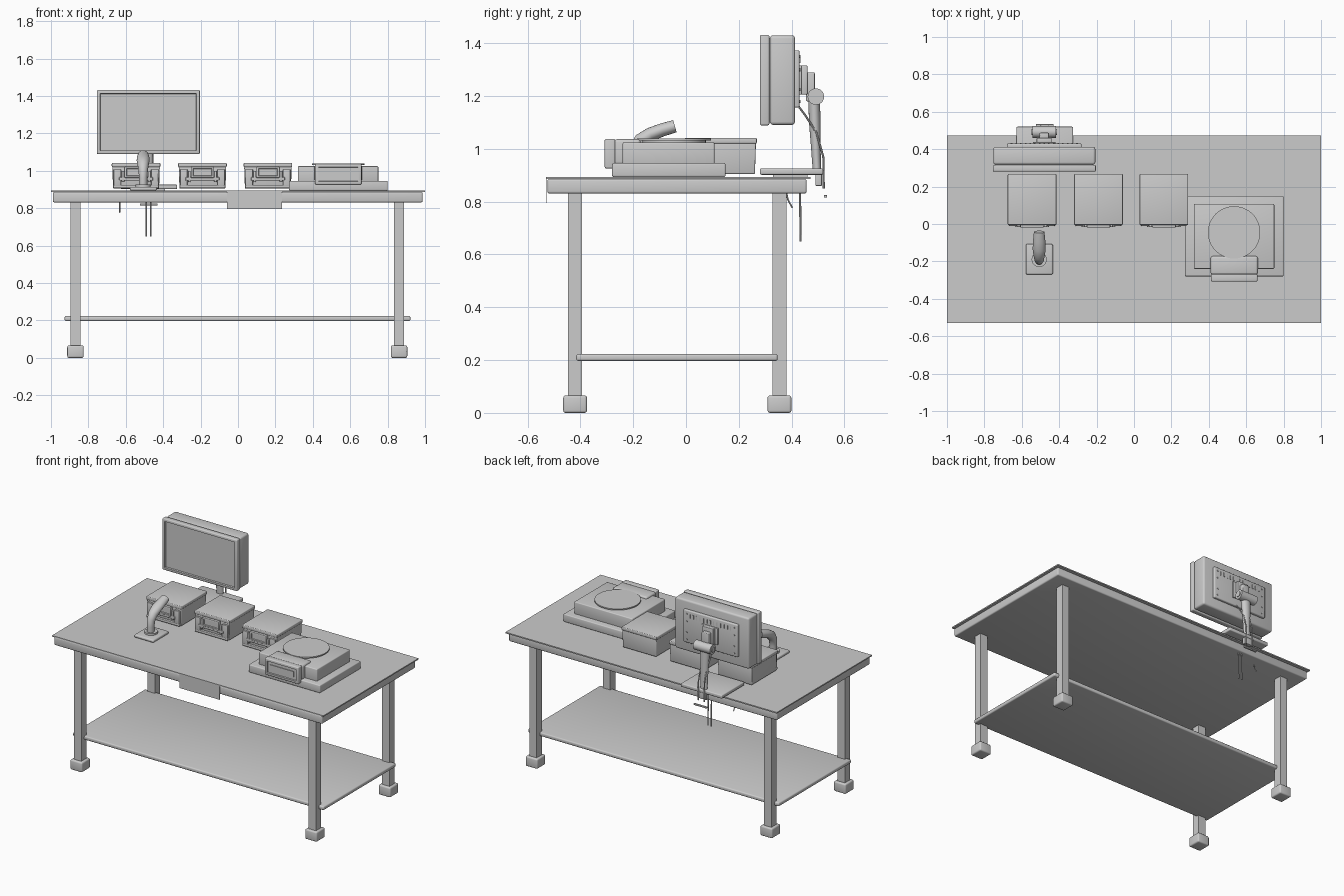
import bpy, bmesh, math
from mathutils import Vector, Matrix

cube = bpy.data.objects.get("Cube")
if cube:
    bpy.data.objects.remove(cube, do_unlink=True)

grey = bpy.data.materials.new("light_grey")
grey.use_nodes = True
grey.diffuse_color = (0.6, 0.6, 0.6, 1)
grey.node_tree.nodes["Principled BSDF"].inputs["Base Color"].default_value = (0.6, 0.6, 0.6, 1)
made = []


def finish(name, bm):
    bmesh.ops.recalc_face_normals(bm, faces=bm.faces)
    mesh = bpy.data.meshes.new(name)
    bm.to_mesh(mesh)
    bm.free()
    mesh.materials.append(grey)
    ob = bpy.data.objects.new(name, mesh)
    bpy.context.collection.objects.link(ob)
    made.append(ob)
    return ob


def box(name, x, y, z, bevel=0.0, taper=0.0, inset=None):
    """Box from (low, high) ranges; taper narrows the bottom, inset sinks the front face."""
    bm = bmesh.new()
    bmesh.ops.create_cube(bm, size=1)
    lo, hi = Vector((x[0], y[0], z[0])), Vector((x[1], y[1], z[1]))
    mid, size = (lo + hi) / 2, hi - lo
    for v in bm.verts:
        low = v.co.z < 0
        v.co = Vector(a * b for a, b in zip(v.co, size)) + mid
        if low:
            v.co.x -= math.copysign(taper, v.co.x - mid.x)
            v.co.y -= math.copysign(taper, v.co.y - mid.y)
    if bevel:
        bmesh.ops.bevel(bm, geom=bm.edges[:], offset=bevel, segments=3, profile=0.5, affect='EDGES')
    if inset:
        bm.normal_update()
        front = max((f for f in bm.faces if f.normal.y < -0.9), key=lambda f: f.calc_area())
        bmesh.ops.inset_region(bm, faces=[front], thickness=inset[0])
        bmesh.ops.inset_region(bm, faces=[front], thickness=0.003, depth=-inset[1])
    return finish(name, bm)


def cylinder(name, centre, radius, length, axis='Z', sides=48):
    bm = bmesh.new()
    bmesh.ops.create_cone(bm, cap_ends=True, segments=sides, radius1=radius, radius2=radius, depth=length)
    turn = {'X': Matrix.Rotation(math.pi / 2, 4, 'Y'), 'Y': Matrix.Rotation(math.pi / 2, 4, 'X'),
            'Z': Matrix.Identity(4)}[axis]
    bm.transform(Matrix.Translation(centre) @ turn)
    return finish(name, bm)


def sweep(name, x, path, sides=20):
    """Elliptical tube in the y-z plane; path rows are (y, z, half width, half depth)."""
    bm = bmesh.new()
    rings = []
    for i, (y, z, w, d) in enumerate(path):
        a, b = path[max(i - 1, 0)], path[min(i + 1, len(path) - 1)]
        t = Vector((0, b[0] - a[0], b[1] - a[1])).normalized()
        n = Vector((0, -t.z, t.y))
        rings.append([bm.verts.new(Vector((x + w * math.cos(k * math.tau / sides), y, z))
                                   + n * d * math.sin(k * math.tau / sides)) for k in range(sides)])
    for r, s in zip(rings, rings[1:]):
        for k in range(sides):
            j = (k + 1) % sides
            bm.faces.new((r[k], r[j], s[j], s[k]))
    bm.faces.new(rings[0])
    bm.faces.new(rings[-1])
    return finish(name, bm)


def cable(name, x, points, r=0.004):
    return sweep(name, x, [(y, z, r, r) for y, z in points], 8)


# Table
box("table_sheet", (-1, 1), (-0.53, 0.472), (0.886, 0.894))
box("table_slab", (-0.99, 0.987), (-0.525, 0.457), (0.831, 0.886), 0.008)
box("front_plate", (-0.06, 0.235), (-0.529, -0.526), (0.795, 0.886))
box("lower_shelf", (-0.927, 0.922), (-0.416, 0.347), (0.197, 0.223), 0.008)
for side, x in (("right", -0.869), ("left", 0.861)):
    for end, y in (("front", -0.42), ("back", 0.354)):
        box(f"{end}_{side}_leg", (x - 0.027, x + 0.027), (y - 0.027, y + 0.027), (0.05, 0.835))
        box(f"{end}_{side}_foot", (x - 0.044, x + 0.044), (y - 0.045, y + 0.045), (0, 0.066), 0.009)

# Three small desktop units
for i, x in enumerate((-0.545, -0.19, 0.16)):
    n = f"unit_{i + 1}_"
    box(n + "body", (x - 0.127, x + 0.127), (0, 0.265), (0.905, 1.022), 0.005, 0.004)
    box(n + "lid", (x - 0.13, x + 0.13), (-0.005, 0.268), (1.02, 1.042), 0.005)
    box(n + "sill", (x - 0.122, x + 0.122), (-0.012, 0.01), (0.907, 0.925), 0.004)
    for s in (-1, 1):
        c = x + s * 0.1
        box(n + "cheek", (c - 0.02, c + 0.02), (-0.012, 0.01), (0.92, 1.008), 0.004)
        c = x + s * 0.07
        box(n + "latch", (c - 0.007, c + 0.007), (-0.016, 0.01), (0.94, 1.0), 0.003)
    box(n + "mouth", (x - 0.062, x + 0.062), (-0.02, 0.01), (0.962, 1.022), 0.004, 0, (0.01, 0.006))
    box(n + "tray", (x - 0.09, x + 0.09), (-0.016, 0.01), (0.948, 0.966), 0.003)

# Weighing scale
box("scale_base", (0.273, 0.8), (-0.28, 0.15), (0.894, 0.946), 0.006)
box("scale_body", (0.32, 0.75), (-0.24, 0.108), (0.94, 1.025), 0.006)
cylinder("scale_pan_hub", (0.535, -0.045, 1.028), 0.12, 0.012)
cylinder("scale_pan", (0.535, -0.045, 1.036), 0.14, 0.008, sides=64)
box("scale_display_back", (0.41, 0.662), (-0.272, -0.172), (0.94, 1.037), 0.012)
box("scale_display", (0.412, 0.66), (-0.308, -0.268), (0.926, 1.038), 0.006, 0, (0.016, 0.008))
box("scale_display_panel", (0.45, 0.622), (-0.304, -0.295), (0.965, 1.0))

# Hand scanner on its stand
box("scanner_foot", (-0.578, -0.434), (-0.27, -0.107), (0.894, 0.914), 0.008)
cylinder("scanner_collar", (-0.507, -0.19, 0.918), 0.04, 0.016)
sweep("scanner", -0.507, [(-0.195, 0.91, 0.022, 0.022), (-0.195, 0.96, 0.022, 0.024),
                          (-0.19, 1.0, 0.025, 0.027), (-0.17, 1.032, 0.03, 0.028),
                          (-0.135, 1.055, 0.035, 0.026), (-0.09, 1.072, 0.033, 0.025),
                          (-0.042, 1.086, 0.028, 0.024)])

# Monitor
box("monitor_bezel", (-0.755, -0.204), (0.28, 0.316), (1.089, 1.432), 0.007, 0, (0.016, 0.01))
box("monitor_body", (-0.752, -0.207), (0.318, 0.413), (1.091, 1.43), 0.012)
box("monitor_core", (-0.74, -0.22), (0.31, 0.325), (1.1, 1.42))
box("monitor_back_panel", (-0.68, -0.28), (0.405, 0.43), (1.157, 1.373), 0.006)
for i in range(13):
    x = -0.63 + i * 0.025
    box("vent_slot", (x - 0.004, x + 0.004), (0.426, 0.433), (1.325, 1.352))
for x in (-0.655, -0.305):
    for z in (1.18, 1.225, 1.3, 1.35):
        cylinder("back_screw", (x, 0.43, z), 0.006, 0.008, 'Y', 12)

# Monitor arm and stand
mx = -0.48
box("mount_plate", (mx - 0.06, mx + 0.06), (0.425, 0.438), (1.206, 1.316), 0.003)
box("mount_block", (mx - 0.04, mx + 0.04), (0.435, 0.46), (1.206, 1.316), 0.004)
box("arm_head", (mx - 0.025, mx + 0.025), (0.455, 0.488), (1.18, 1.29), 0.005)
cylinder("tilt_hinge", (mx, 0.492, 1.198), 0.031, 0.125, 'X')
cylinder("tilt_hinge_pin", (mx, 0.492, 1.198), 0.017, 0.135, 'X')
sweep("arm_post", mx, [(0.485, 1.19, 0.034, 0.022), (0.488, 1.1, 0.028, 0.022),
                       (0.492, 1.0, 0.024, 0.018), (0.496, 0.92, 0.024, 0.016)])
box("stand_plate", (-0.628, -0.325), (0.28, 0.52), (0.902, 0.926), 0.006)
box("stand_pad", (-0.56, -0.39), (0.33, 0.46), (0.893, 0.905))
box("clamp_back", (mx - 0.03, mx + 0.03), (0.49, 0.515), (0.86, 0.91), 0.003)
box("clamp_bar", (-0.525, -0.43), (0.522, 0.534), (0.815, 0.825), 0.002)

# Cables
for x in (mx - 0.02, mx + 0.025):
    cable("monitor_cable", x, [(0.42, 1.17), (0.45, 1.13), (0.495, 1.06), (0.52, 0.97), (0.522, 0.85)])
for x in (-0.49, -0.466):
    cable("hanging_cable", x, [(0.432, 0.84), (0.433, 0.74), (0.434, 0.65)])
cable("loose_cable", -0.632, [(0.38, 0.835), (0.387, 0.805), (0.403, 0.777)], 0.003)

# Smooth rounded parts, keep hard edges sharp
bpy.ops.object.select_all(action='DESELECT')
for ob in made:
    ob.select_set(True)
bpy.context.view_layer.objects.active = made[0]
bpy.ops.object.shade_smooth_by_angle(angle=math.radians(35))
